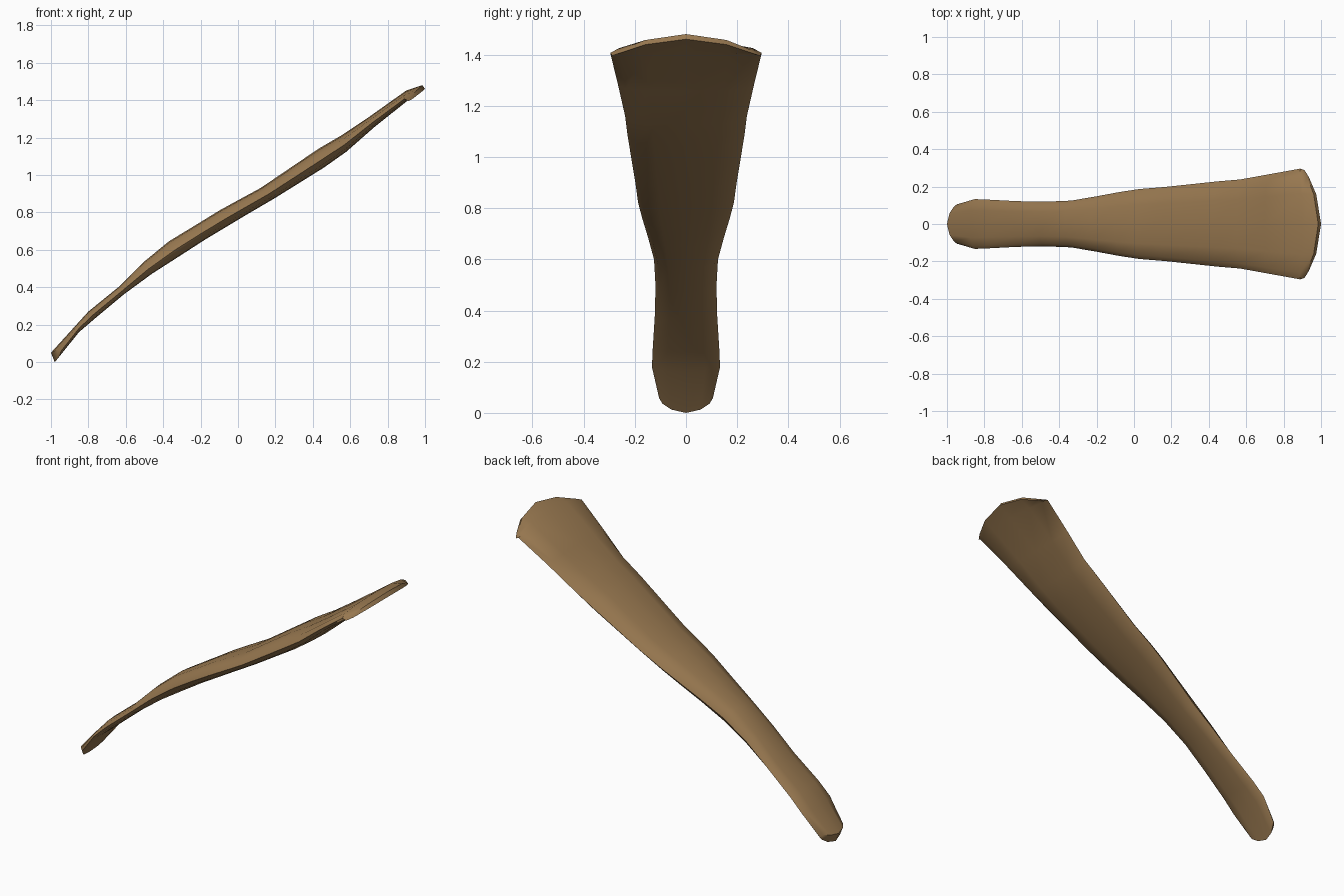
import bpy, bmesh, math

if "Cube" in bpy.data.objects:
    bpy.data.objects.remove(bpy.data.objects["Cube"])

# Stations along the handle: top centre (x, z), bottom centre (x, z), half width, sweep of the sides
STATIONS = [
    (-1.00, 0.05, -0.98, 0.00, 0.105, 0.055),
    (-0.88, 0.182, -0.85, 0.16, 0.133, 0.015),
    (-0.80, 0.27, -0.76, 0.237, 0.130, 0),
    (-0.64, 0.40, -0.61, 0.362, 0.122, 0),
    (-0.51, 0.53, -0.46, 0.472, 0.119, 0),
    (-0.37, 0.645, -0.31, 0.568, 0.125, 0),
    (-0.23, 0.73, -0.18, 0.652, 0.148, 0),
    (-0.10, 0.81, -0.05, 0.73, 0.172, 0),
    (0.00, 0.865, 0.05, 0.79, 0.187, 0),
    (0.12, 0.93, 0.20, 0.878, 0.198, 0),
    (0.43, 1.14, 0.46, 1.04, 0.228, 0),
    (0.55, 1.21, 0.58, 1.125, 0.238, 0),
    (0.70, 1.31, 0.73, 1.257, 0.265, 0),
    (0.90, 1.452, 0.92, 1.408, 0.296, -0.03),
    (0.985, 1.48, 1.00, 1.46, 0.288, -0.11),
]
# Cross-section: position across, height of the upper and lower skin (0 = bottom, 1 = top)
SECTION = [(-1, .42, .42), (-.88, .74, .17), (-.55, .94, .04), (0, 1, 0),
           (.55, .94, .04), (.88, .74, .17), (1, .42, .42)]

wood = bpy.data.materials.new("brown wood")
wood.diffuse_color = (0.314, 0.188, 0.080, 1)
wood.use_nodes = True
wood.node_tree.nodes["Principled BSDF"].inputs["Base Color"].default_value = wood.diffuse_color

bm = bmesh.new()


def ring(xt, zt, xb, zb, w, sweep):
    def point(u, h):
        s = sweep * u * u
        return bm.verts.new((xb + (xt - xb) * h + s * 0.75, u * w,
                             zb + (zt - zb) * h + s * 0.66))
    upper = [point(u, t) for u, t, b in SECTION]
    lower = [point(u, b) for u, t, b in SECTION[1:-1]]
    return upper, [upper[0]] + lower + [upper[-1]]


# Skin lofted through all stations
rings = [ring(*s) for s in STATIONS]
for (u0, l0), (u1, l1) in zip(rings, rings[1:]):
    for i in range(len(SECTION) - 1):
        bm.faces.new((u0[i], u1[i], u1[i + 1], u0[i + 1]))
        bm.faces.new((l0[i], l0[i + 1], l1[i + 1], l1[i]))

# End caps as strips between upper and lower skin
for up, low in (rings[0], rings[-1]):
    for i in range(len(SECTION) - 1):
        corners = list(dict.fromkeys((up[i], up[i + 1], low[i + 1], low[i])))
        bm.faces.new(corners)
bmesh.ops.recalc_face_normals(bm, faces=bm.faces)

mesh = bpy.data.meshes.new("carved_handle")
bm.to_mesh(mesh)
bm.free()
mesh.materials.append(wood)
handle = bpy.data.objects.new("carved_handle", mesh)
bpy.context.collection.objects.link(handle)

# Smooth shading with sharp ends
bpy.context.view_layer.objects.active = handle
handle.select_set(True)
bpy.ops.object.shade_smooth_by_angle(angle=math.radians(50))
